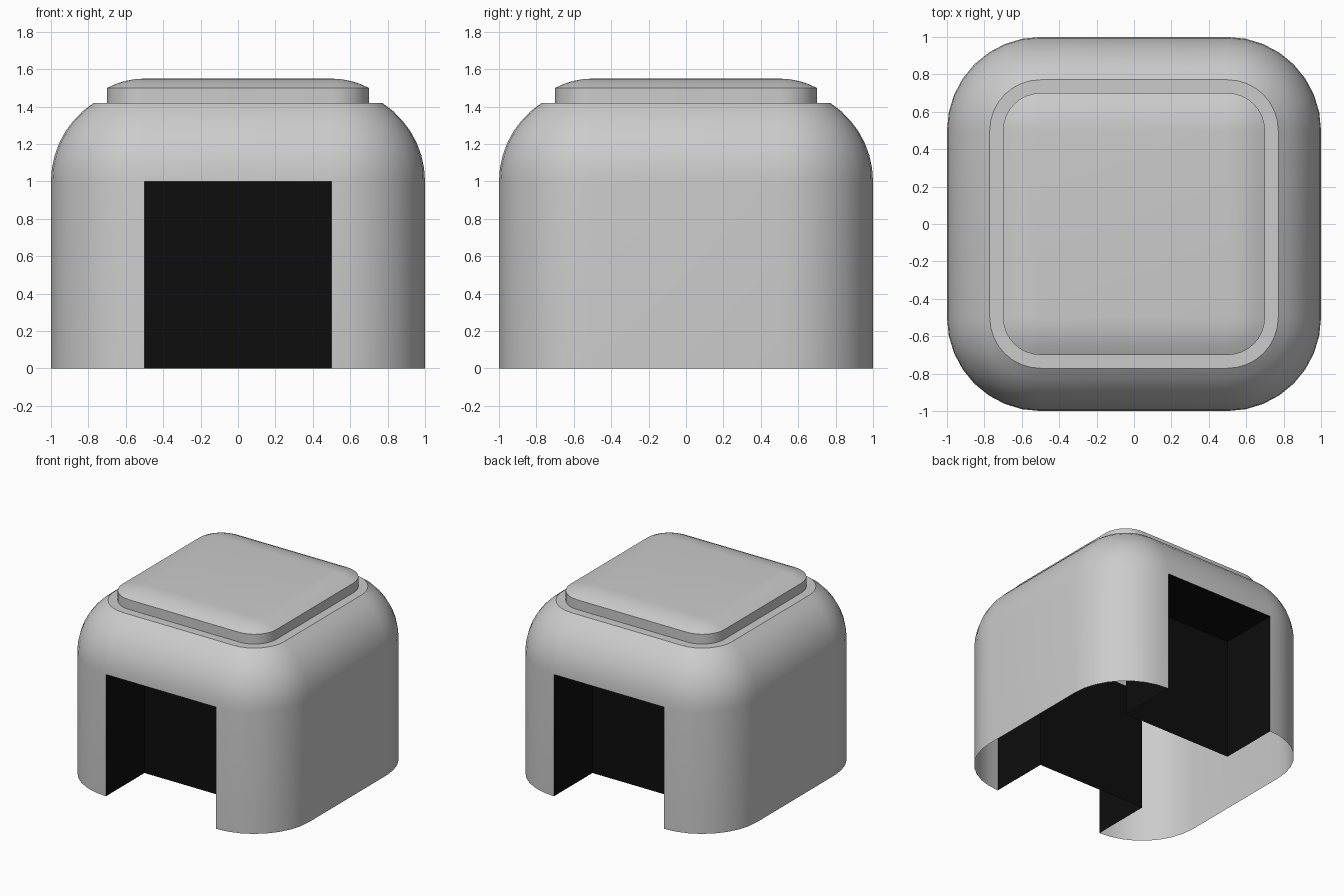
import bpy, bmesh
from math import sin, cos, pi, asin, sqrt, radians

cube = bpy.data.objects.get("Cube")
if cube:
    bpy.data.objects.remove(cube, do_unlink=True)

CORE = 0.5       # half width of the flat middle of each side
SEGMENTS = 8     # facets per rounded corner


def material(name, value):
    mat = bpy.data.materials.new(name)
    mat.use_nodes = True
    colour = (value, value, value, 1)
    mat.diffuse_color = colour
    mat.node_tree.nodes["Principled BSDF"].inputs["Base Color"].default_value = colour
    return mat


grey = material("light grey", 0.6)
black = material("black", 0.004)


def finish(bm, name, mat):
    mesh = bpy.data.meshes.new(name)
    bm.to_mesh(mesh)
    bm.free()
    mesh.materials.append(mat)
    obj = bpy.data.objects.new(name, mesh)
    bpy.context.collection.objects.link(obj)
    return obj


def rounded_ring(bm, radius, z):
    """Square ring of vertices with rounded corners."""
    verts = []
    for corner in range(4):
        mid = pi / 4 + corner * pi / 2
        cx, cy = CORE * sqrt(2) * cos(mid), CORE * sqrt(2) * sin(mid)
        for i in range(SEGMENTS + 1):
            a = (corner + i / SEGMENTS) * pi / 2
            verts.append(bm.verts.new((cx + radius * cos(a), cy + radius * sin(a), z)))
    return verts


def loft(name, profile, doors=False):
    """Stack rounded rings; optionally leave front and back doorways open."""
    bm = bmesh.new()
    rings = [rounded_ring(bm, r, z) for r, z in profile]
    count = len(rings[0])
    door_slots = (SEGMENTS, 3 * SEGMENTS + 2)
    for level, (low, high) in enumerate(zip(rings, rings[1:])):
        for i in range(count):
            if doors and level == 0 and i in door_slots:
                continue
            j = (i + 1) % count
            bm.faces.new((low[i], low[j], high[j], high[i]))
    bm.faces.new(rings[-1])
    bmesh.ops.remove_doubles(bm, verts=bm.verts, dist=0.0001)
    obj = finish(bm, name, grey)
    bpy.ops.object.select_all(action="DESELECT")
    obj.select_set(True)
    bpy.context.view_layer.objects.active = obj
    bpy.ops.object.shade_smooth_by_angle(angle=radians(30))
    return obj


# Hollow body with a rounded shoulder, open underneath
shoulder = asin(0.42 / 0.5)
steps = 7
body_profile = [(0.5, 0)] + [
    (0.5 * cos(shoulder * i / steps), 1 + 0.5 * sin(shoulder * i / steps))
    for i in range(steps + 1)]
loft("body", body_profile, doors=True)

# Lid with a gently domed rim
dome = 0.425
tilt = asin(0.2 / dome)
lid_profile = [(0.2, 1.42)] + [
    (dome * sin(tilt * k / 4), 1.55 - dome * (1 - cos(tilt * k / 4)))
    for k in range(4, -1, -1)]
loft("lid", lid_profile)

# Dark doorway recesses: two sides, inner wall and ceiling
for name, side in (("front_recess", -1), ("back_recess", 1)):
    bm = bmesh.new()
    bmesh.ops.create_cube(bm, size=1)
    for v in bm.verts:
        v.co.y = v.co.y * 0.5 + side * 0.75
        v.co.z += 0.5
    bm.normal_update()
    opened = [f for f in bm.faces if f.normal.z < -0.5 or f.normal.y * side > 0.5]
    bmesh.ops.delete(bm, geom=opened, context="FACES")
    bmesh.ops.reverse_faces(bm, faces=bm.faces)
    finish(bm, name, black)
